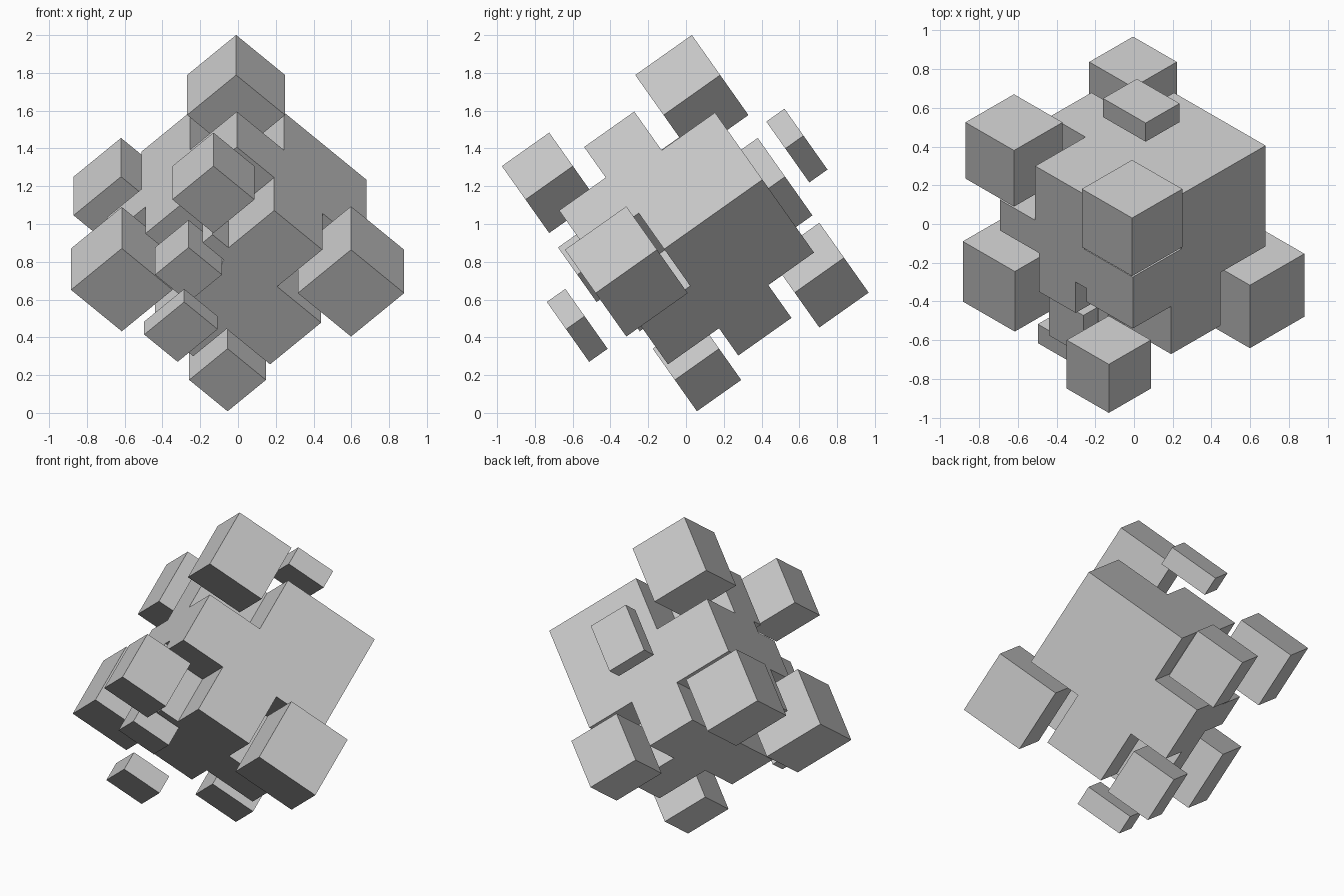
import bpy, bmesh
from math import sqrt
from mathutils import Matrix, Vector

if "Cube" in bpy.data.objects:
    bpy.data.objects.remove(bpy.data.objects["Cube"])

# Frame of a cube balanced on one corner: three axes a, b, c all slope downwards
A = Vector((1 / sqrt(2), 1 / sqrt(6), -1 / sqrt(3)))
B = Vector((-1 / sqrt(2), 1 / sqrt(6), -1 / sqrt(3)))
C = Vector((0, -2 / sqrt(6), -1 / sqrt(3)))
FRAME = Matrix.Translation((0, 0, 1)) @ Matrix((B, A, C)).transposed().to_4x4()

grey = bpy.data.materials.new("plain_grey")
grey.use_nodes = True
grey.diffuse_color = (0.6, 0.6, 0.6, 1)
grey.node_tree.nodes["Principled BSDF"].inputs["Base Color"].default_value = (0.6, 0.6, 0.6, 1)


def box(name, p, q):
    """Box between two opposite corners given as (a, b, c)."""
    lo = [min(s, t) for s, t in zip(p, q)]
    hi = [max(s, t) for s, t in zip(p, q)]
    lo, hi = Vector((lo[1], lo[0], lo[2])), Vector((hi[1], hi[0], hi[2]))
    bm = bmesh.new()
    bmesh.ops.create_cube(bm, size=1)
    for v in bm.verts:
        v.co = [(l + h) / 2 + k * (h - l) for l, h, k in zip(lo, hi, v.co)]
    mesh = bpy.data.meshes.new(name)
    bm.to_mesh(mesh)
    bm.free()
    mesh.materials.append(grey)
    obj = bpy.data.objects.new(name, mesh)
    obj.matrix_world = FRAME
    bpy.context.scene.collection.objects.link(obj)
    return obj


# Core cube
core = box("core", (-.46, -.451, -.466), (.51, .52, .507))

# Corner blocks: name, inner corner of the notch, inner corner of the block, block size
corners = [
    ("top_block", (-.105, -.1, -.12), (-.205, -.191, -.236), .367),
    ("right_upper_block", (-.093, .261, -.123), (-.191, .33, -.218), .355),
    ("front_upper_block", (-.18, -.109, .205), (-.36, -.176, .312), .307),
    ("back_lower_block", (.209, .218, -.169), (.281, .288, -.26), .32),
    ("left_lower_block", (.18, -.113, .171), (.24, -.208, .204), .398),
    ("right_lower_block", (-.102, .233, .07), (-.207, .283, .148), .38),
    ("bottom_block", (.185, .27, .176), (.27, .348, .238), .287),
]
cutters = []
for name, notch, inner, size in corners:
    sign = [1 if k > 0 else -1 for k in notch]
    box(name, inner, [i + s * size for i, s in zip(inner, sign)])
    cutters.append(box(name + "_notch", notch, [s * .8 for s in sign]))

# Small front block and the two floating slabs
box("small_front_block", (-.39, -.02, .373), (-.14, .23, .625))
box("front_slab", (-.264, .139, .72), (-.014, .438, .84))
box("back_slab", (-.097, -.182, -.778), (.15, .129, -.66))

# Recess behind the small block, with a narrow slot beside it
cutters.append(box("front_recess", (-.6, -.036, .315), (-.14, .24, .7)))
cutters.append(box("front_slot", (-.6, -.112, .12), (-.3, -.034, .7)))

# Cut the notches out of the core
for cutter in cutters:
    cutter.hide_render = True
    mod = core.modifiers.new(cutter.name, "BOOLEAN")
    mod.operation = "DIFFERENCE"
    mod.solver = "EXACT"
    mod.object = cutter
bpy.context.view_layer.update()
graph = bpy.context.evaluated_depsgraph_get()
carved = bpy.data.meshes.new_from_object(core.evaluated_get(graph))
core.modifiers.clear()
core.data = carved
for cutter in cutters:
    bpy.data.objects.remove(cutter)
